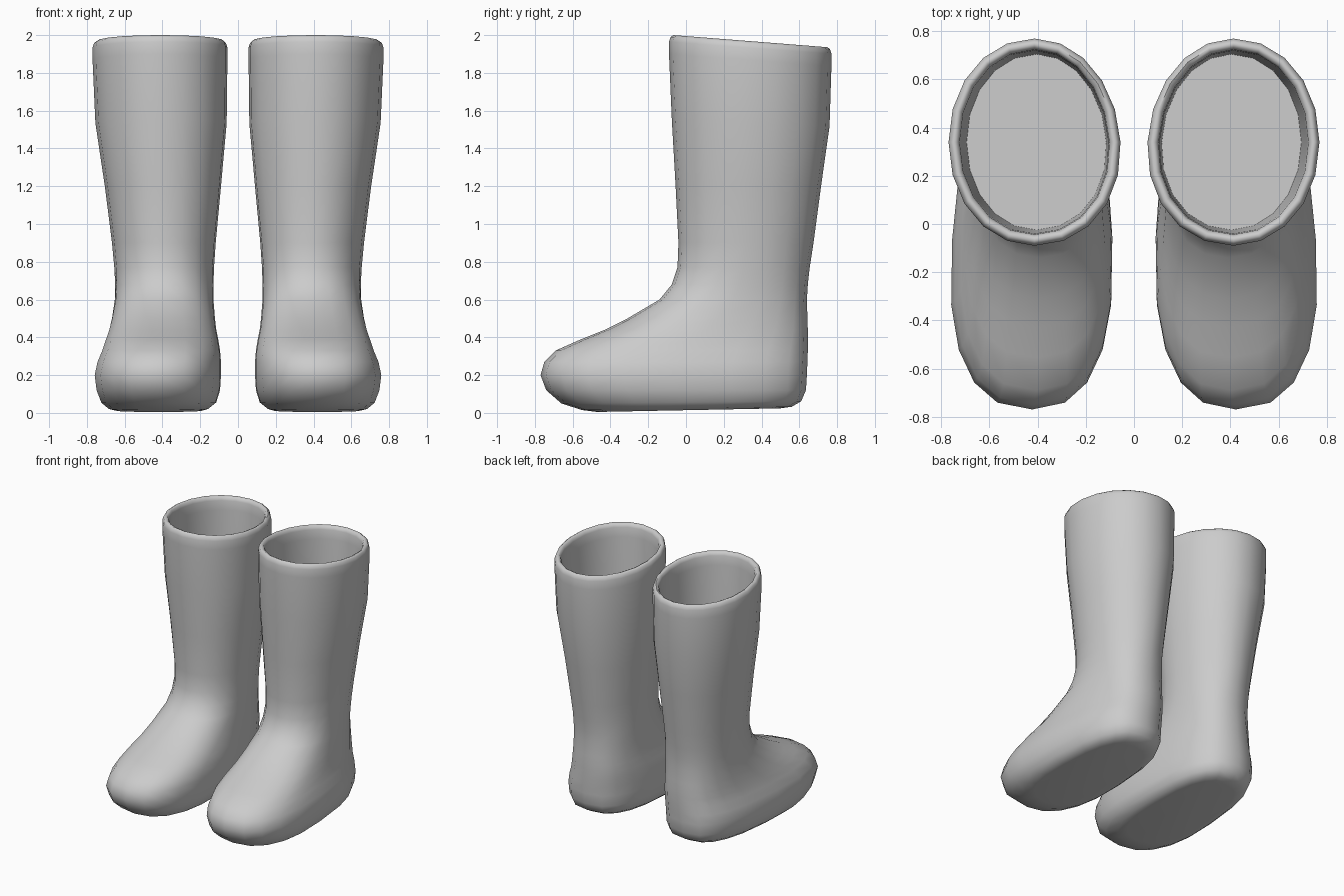
import bpy, bmesh
from math import sin, cos, pi, copysign

if "Cube" in bpy.data.objects:
    bpy.data.objects.remove(bpy.data.objects["Cube"])

SIDES = 20

# horizontal sections: z, front y, back y, inner x, outer x
FOOT = [
    (0.005, -0.47, 0.50, 0.19, 0.64),
    (0.015, -0.55, 0.56, 0.155, 0.68),
    (0.05, -0.66, 0.61, 0.115, 0.72),
    (0.12, -0.74, 0.635, 0.095, 0.745),
    (0.20, -0.77, 0.64, 0.09, 0.755),
    (0.27, -0.75, 0.643, 0.09, 0.74),
    (0.33, -0.69, 0.645, 0.095, 0.715),
    (0.39, -0.555, 0.645, 0.105, 0.695),
    (0.44, -0.43, 0.645, 0.115, 0.68),
    (0.50, -0.31, 0.643, 0.122, 0.667),
    (0.60, -0.14, 0.64, 0.13, 0.652),
    (0.68, -0.075, 0.645, 0.13, 0.65),
    (0.77, -0.045, 0.655, 0.127, 0.655),
]
SHAFT = [
    (0.90, -0.04, 0.675, 0.118, 0.667),
    (1.20, -0.055, 0.715, 0.09, 0.705),
    (1.55, -0.075, 0.76, 0.06, 0.755),
    (1.90, -0.09, 0.77, 0.056, 0.77),
]
TOP = SHAFT[-1][1:]
# rolled rim: z, inset from the shaft outline
RIM = [(1.965, 0.0), (1.99, 0.008), (2.0, 0.022), (1.992, 0.038), (1.97, 0.046)]


def inset(sec, d):
    yf, yb, xi, xo = sec
    return yf + d, yb - d, xi + d, xo - d


def ring(bm, side, z, yf, yb, xi, xo):
    """Superellipse outline, wider at the toe, tilted near the top."""
    verts = []
    foot = max(0.0, min(1.0, (0.8 - z) / 0.4))
    tilt = 0.032 * max(0.0, min(1.0, (z - 1.2) / 0.7))
    arch = 0.010 * max(0.0, 1 - z / 0.12)
    cx, hw = (xi + xo) / 2, (xo - xi) / 2
    for i in range(SIDES):
        a = 2 * pi * i / SIDES
        s, c = sin(a), cos(a)
        n = 2.05 + foot * (0.75 if s > 0 else 0.4)
        t = copysign(abs(s) ** (2 / n), s)
        w = copysign(abs(c) ** (2 / n), c)
        taper = 0.14 * foot if c > 0 else 0.06 + 0.01 * foot
        x = cx + hw * w * (1 - taper * t)
        y = (yf + yb) / 2 + (yb - yf) / 2 * t
        verts.append(bm.verts.new((side * x, y, z - tilt * (1 + t) + arch * (1 + t))))
    return verts


def boot(name, side):
    sections = FOOT + SHAFT
    sections += [(z, *inset(TOP, d)) for z, d in RIM]
    # inner wall down to the floor inside the shaft
    sections += [(1.90, *inset(TOP, 0.05)), (1.45, *inset((-0.07, 0.75, 0.07, 0.74), 0.045))]
    bm = bmesh.new()
    rings = [ring(bm, side, *s) for s in sections]
    for a, b in zip(rings, rings[1:]):
        for i in range(SIDES):
            j = (i + 1) % SIDES
            bm.faces.new((a[i], a[j], b[j], b[i]))
    # sole and inside floor
    bm.faces.new(rings[0])
    bm.faces.new(rings[-1])
    bmesh.ops.recalc_face_normals(bm, faces=bm.faces)
    mesh = bpy.data.meshes.new(name)
    bm.to_mesh(mesh)
    bm.free()
    ob = bpy.data.objects.new(name, mesh)
    bpy.context.collection.objects.link(ob)
    bpy.ops.object.select_all(action='DESELECT')
    ob.select_set(True)
    bpy.context.view_layer.objects.active = ob
    bpy.ops.object.shade_smooth_by_angle(angle=1.1)


boot("right_side_boot", 1)
boot("left_side_boot", -1)
